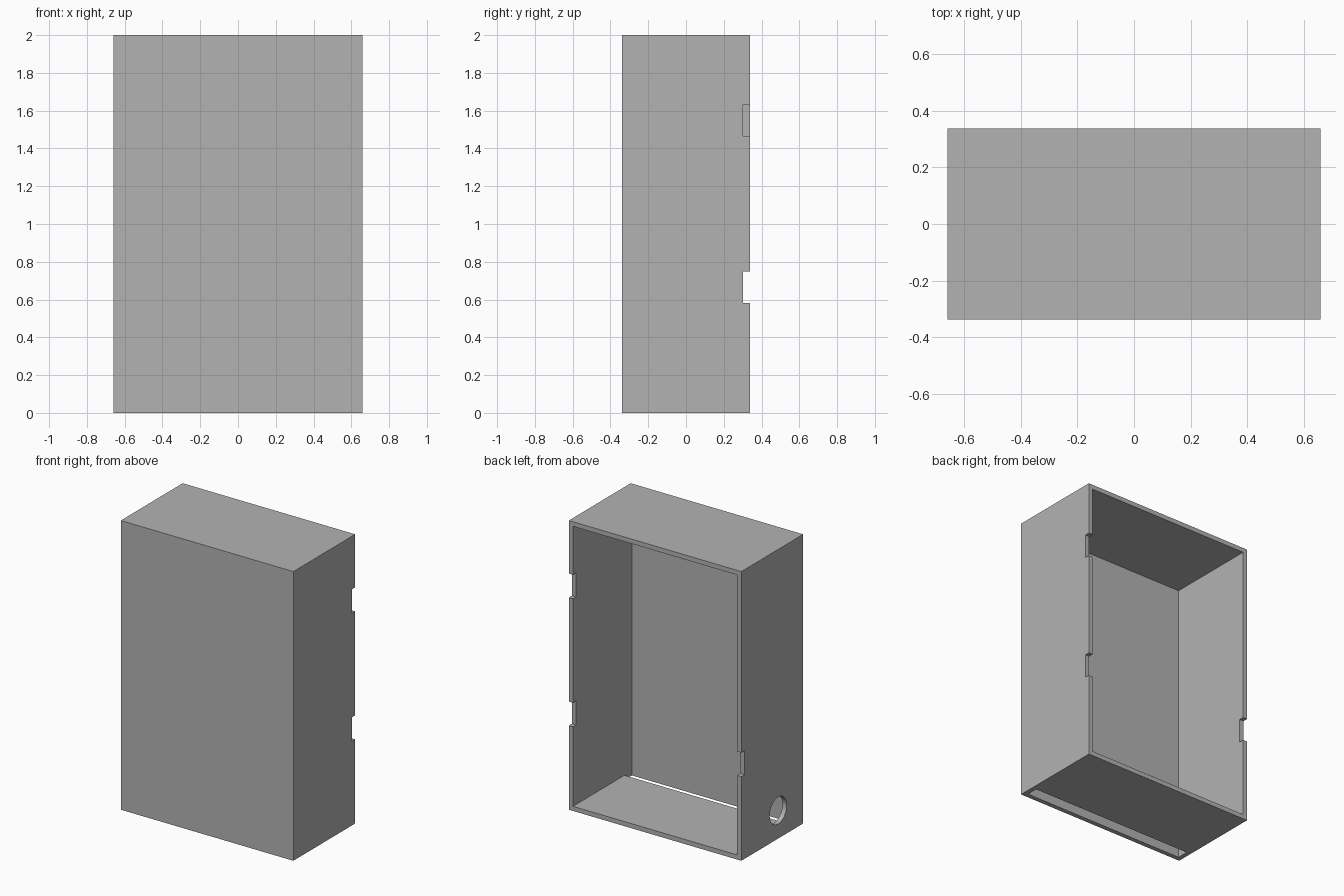
import bpy
from math import pi

if "Cube" in bpy.data.objects:
    bpy.data.objects.remove(bpy.data.objects["Cube"], do_unlink=True)

W, D, H = 1.32, 0.675, 2.0      # outer size
T = 0.032                       # wall thickness
X, Y = W / 2, D / 2

grey = bpy.data.materials.new("plain grey")
grey.use_nodes = True
grey.diffuse_color = (0.45, 0.45, 0.45, 1)
grey.node_tree.nodes["Principled BSDF"].inputs["Base Color"].default_value = grey.diffuse_color


def box(name, x, y, z):
    """Box between the low and high limits on each axis."""
    lims = (x, y, z)
    bpy.ops.mesh.primitive_cube_add(size=1, location=[(a + b) / 2 for a, b in lims])
    ob = bpy.context.object
    ob.name = name
    ob.scale = [b - a for a, b in lims]
    bpy.ops.object.transform_apply(location=True, rotation=True, scale=True)
    return ob


def cut(target, cutter):
    """Subtract the cutter from the target and discard it."""
    cutter.hide_render = True
    mod = target.modifiers.new("cut", "BOOLEAN")
    mod.operation, mod.solver, mod.object = "DIFFERENCE", "EXACT", cutter
    bpy.context.view_layer.objects.active = target
    bpy.ops.object.modifier_apply(modifier=mod.name)
    bpy.data.objects.remove(cutter, do_unlink=True)


# Shell, open at the back
case = box("enclosure_shell", (-X, X), (-Y, Y), (0, H))
case.data.materials.append(grey)
cut(case, box("cavity", (-X + T, X - T), (-Y + T, Y + 0.1), (T, H - T)))

# Long slot through the floor, along the front wall
cut(case, box("floor_slot", (-X + T, X - T), (-Y + T, -0.225), (-0.1, 0.1)))

# Latch notches in the back rim: two on the left wall, one on the right
for side, z in ((1, 0.665), (1, 1.55), (-1, 0.665)):
    x = sorted((side * (X - T - 0.01), side * (X + 0.1)))
    cut(case, box("rim_notch", x, (Y - 0.035, Y + 0.1), (z - 0.083, z + 0.083)))

# Round cable hole in the right wall
bpy.ops.mesh.primitive_cylinder_add(vertices=48, radius=0.093, depth=0.2,
                                    location=(-X, -0.065, 0.194), rotation=(0, pi / 2, 0))
cut(case, bpy.context.object)

# Smooth the hole only, keep all edges crisp
bpy.ops.object.select_all(action="DESELECT")
case.select_set(True)
bpy.context.view_layer.objects.active = case
bpy.ops.object.shade_smooth_by_angle(angle=pi / 6)
